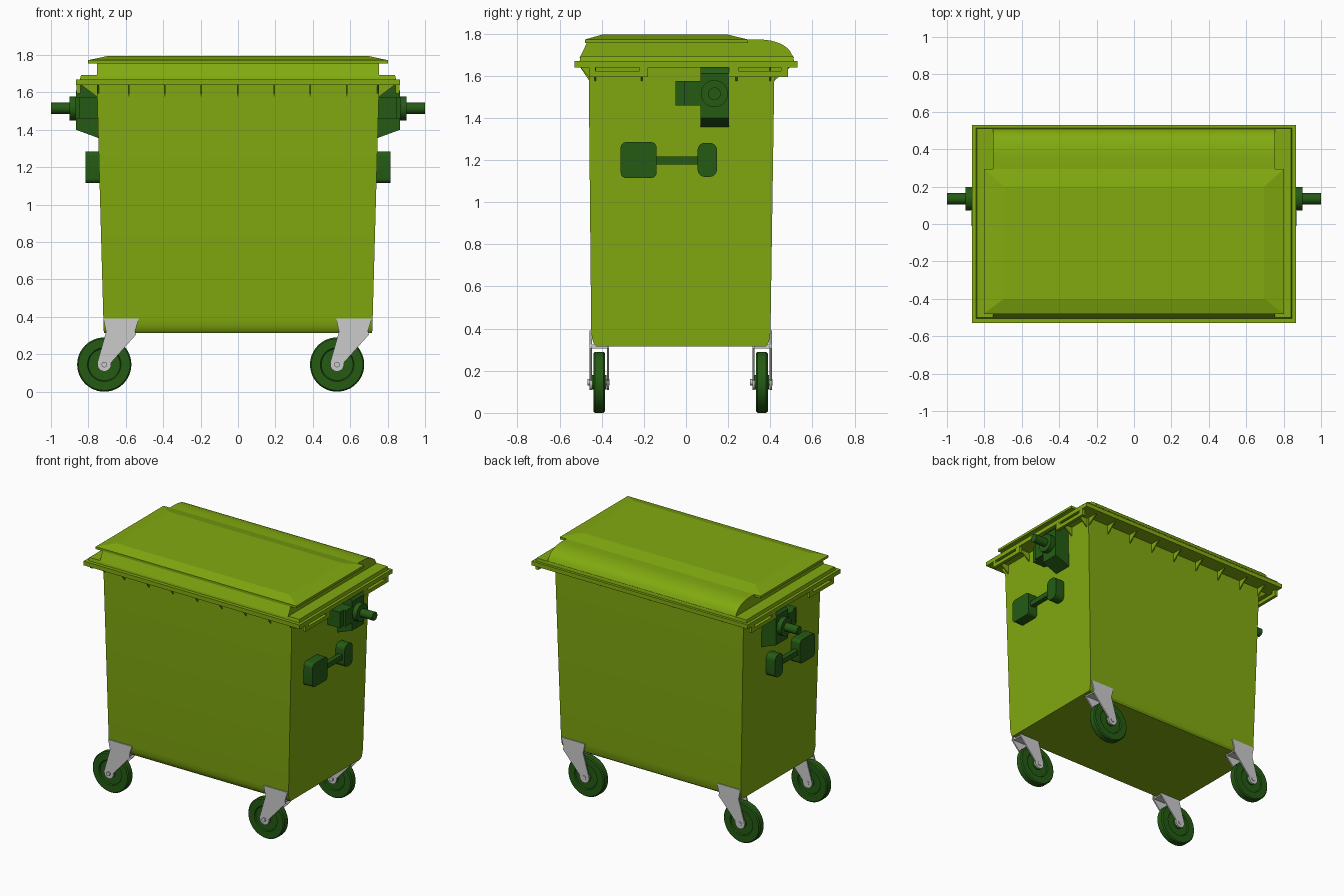
import bpy, bmesh, math
from mathutils import Matrix

if "Cube" in bpy.data.objects:
    bpy.data.objects.remove(bpy.data.objects["Cube"])


def material(name, rgb):
    m = bpy.data.materials.new(name)
    m.diffuse_color = (*rgb, 1)
    m.use_nodes = True
    m.node_tree.nodes["Principled BSDF"].inputs["Base Color"].default_value = m.diffuse_color
    return m


LIME = material("lime_plastic", (0.22, 0.40, 0.005))
DARK = material("dark_green_plastic", (0.018, 0.105, 0.007))


def finish(name, bm, mat=None, smooth=None):
    bmesh.ops.recalc_face_normals(bm, faces=bm.faces)
    me = bpy.data.meshes.new(name)
    bm.to_mesh(me)
    bm.free()
    ob = bpy.data.objects.new(name, me)
    bpy.context.collection.objects.link(ob)
    if mat:
        me.materials.append(mat)
    if smooth:
        bpy.ops.object.select_all(action='DESELECT')
        ob.select_set(True)
        bpy.context.view_layer.objects.active = ob
        bpy.ops.object.shade_smooth_by_angle(angle=math.radians(smooth))
    return ob


def skin(bm, rings):
    """Joins closed rings of points into a capped solid."""
    vs = [[bm.verts.new(p) for p in r] for r in rings]
    n = len(vs[0])
    for a, b in zip(vs, vs[1:]):
        for i in range(n):
            bm.faces.new((a[i], a[(i + 1) % n], b[(i + 1) % n], b[i]))
    bm.faces.new(vs[0])
    bm.faces.new(vs[-1])


def loft(name, layers, mat, smooth=None):
    """Stack of rectangles given as (z, half width, y front, y back)."""
    bm = bmesh.new()
    skin(bm, [[(-x, a, z), (x, a, z), (x, b, z), (-x, b, z)] for z, x, a, b in layers])
    return finish(name, bm, mat, smooth)


def add_prism(bm, pts, axis, lo, hi):
    """Extrudes a profile along x (points y,z) or y (points x,z)."""
    put = (lambda p, t: (t, *p)) if axis == 'x' else (lambda p, t: (p[0], t, p[1]))
    skin(bm, [[put(p, t) for p in pts] for t in (lo, hi)])


def add_box(bm, x, y, z):
    add_prism(bm, [(y[0], z[0]), (y[1], z[0]), (y[1], z[1]), (y[0], z[1])], 'x', *x)


def add_turned(bm, profile, axis, centre, n=40):
    """Solid of revolution from (radius, position along axis)."""
    cx, cy, cz = centre
    rings = []
    for r, t in profile:
        ring = []
        for i in range(n):
            c, s = r * math.cos(math.tau * i / n), r * math.sin(math.tau * i / n)
            ring.append((cx + t, cy + c, cz + s) if axis == 'x' else (cx + c, cy + t, cz + s))
        rings.append(ring)
    skin(bm, rings)


def rounded(y0, y1, z0, z1, r, n=5):
    pts = []
    for k, (y, z) in enumerate([(y1 - r, z1 - r), (y0 + r, z1 - r), (y0 + r, z0 + r), (y1 - r, z0 + r)]):
        for i in range(n + 1):
            a = math.pi / 2 * (k + i / n)
            pts.append((y + r * math.cos(a), z + r * math.sin(a)))
    return pts


# tapered bin body with rolled lower edge, and the rim around its mouth
loft("bin_body", [(0.315, 0.717, -0.425, 0.378), (0.328, 0.718, -0.437, 0.39),
                  (0.355, 0.719, -0.446, 0.398), (0.39, 0.72, -0.45, 0.401),
                  (1.65, 0.755, -0.462, 0.42)], LIME, 25)
loft("rim", [(1.64, 0.865, -0.53, 0.53), (1.67, 0.865, -0.53, 0.53)], LIME)

# lid: flange, humped body with round back, and raised bevelled panel
loft("lid_flange", [(1.67, 0.845, -0.505, 0.512), (1.692, 0.84, -0.50, 0.51)], LIME)
hump = [(0.512, 1.685), (-0.505, 1.685), (-0.47, 1.757), (0.28, 1.772), (0.35, 1.772)]
hump += [(0.35 + 0.155 * math.sin(a), 1.685 + 0.087 * math.cos(a))
         for a in [math.radians(d) for d in range(10, 90, 10)]]
bm = bmesh.new()
add_prism(bm, hump, 'x', -0.753, 0.753)
finish("lid_body", bm, LIME, 30)
loft("lid_panel", [(1.755, 0.803, -0.48, 0.295), (1.772, 0.803, -0.48, 0.295),
                   (1.795, 0.695, -0.40, 0.20)], LIME)

# triangular ribs below the rim, front, back and sides
bm = bmesh.new()
for i in range(7):
    x = -0.585 + 0.1945 * i
    add_prism(bm, [(-0.455, 1.57), (-0.505, 1.645), (-0.455, 1.645)], 'x', x - 0.004, x + 0.004)
    add_prism(bm, [(0.412, 1.57), (0.50, 1.645), (0.412, 1.645)], 'x', x - 0.004, x + 0.004)
for s in (-1, 1):
    for y in (-0.43, -0.21, 0.24, 0.40):
        add_prism(bm, [(s * 0.745, 1.57), (s * 0.845, 1.645), (s * 0.745, 1.645)], 'y', y - 0.004, y + 0.004)
    # gussets continuing the side planes at the corners
    add_prism(bm, [(-0.45, 1.58), (-0.505, 1.645), (-0.45, 1.645)], 'x', s * 0.742, s * 0.752)
    add_prism(bm, [(0.41, 1.58), (0.50, 1.645), (0.41, 1.645)], 'x', s * 0.742, s * 0.752)
finish("rim_ribs", bm, LIME)

for s, side in ((-1, "left"), (1, "right")):
    # slotted grips hanging from the side rim
    bm = bmesh.new()
    for y0, y1, h0, h1 in ((-0.46, -0.18, -0.43, -0.22), (0.205, 0.485, 0.25, 0.45)):
        xs = (s * 0.842, s * 0.864)
        add_box(bm, xs, (y0, h0), (1.595, 1.645))
        add_box(bm, xs, (h1, y1), (1.595, 1.645))
        add_box(bm, xs, (h0, h1), (1.595, 1.622))
    finish(side + "_rim_grips", bm, LIME)

    # lifting trunnion: bracket, side lug, collar and stub shaft
    bm = bmesh.new()
    add_prism(bm, [(s * x, z) for x, z in ((0.735, 1.352), (0.865, 1.40), (0.865, 1.61),
                                           (0.84, 1.64), (0.74, 1.64))], 'y', 0.07, 0.205)
    add_box(bm, (s * 0.74, s * 0.85), (-0.05, 0.07), (1.46, 1.575))
    add_box(bm, (s * 0.74, s * 0.868), (-0.01, 0.07), (1.46, 1.575))
    add_turned(bm, [(0.064, s * 0.86), (0.064, s * 0.90)], 'x', (0, 0.135, 1.515))
    add_turned(bm, [(0.03, s * 0.89), (0.03, s * 1.0)], 'x', (0, 0.135, 1.515), 24)
    finish(side + "_trunnion", bm, DARK, 30)

    # side handle: two pads joined by a bar
    bm = bmesh.new()
    add_prism(bm, rounded(-0.31, -0.14, 1.115, 1.285, 0.025), 'x', s * 0.735, s * 0.815)
    add_prism(bm, rounded(0.055, 0.147, 1.12, 1.282, 0.035), 'x', s * 0.735, s * 0.815)
    add_box(bm, (s * 0.765, s * 0.80), (-0.15, 0.065), (1.18, 1.216))
    finish(side + "_handle", bm, DARK, 30)

# casters: all four share one design, trailing towards -x
fork = [(0.185, 0.39), (-0.005, 0.39), (0.01, 0.32), (-0.036, 0.16)]
fork += [(0.037 * math.cos(a), 0.145 + 0.037 * math.sin(a))
         for a in [math.radians(d) for d in range(185, 376, 19)]]
fork += [(0.17, 0.305), (0.165, 0.325)]
for yname, y in (("front", -0.412), ("back", 0.36)):
    for xname, x in (("left", -0.715), ("right", 0.53)):
        tag = f"{yname}_{xname}_"
        bm = bmesh.new()
        add_turned(bm, [(0.085, -0.02), (0.09, -0.028), (0.138, -0.028), (0.145, -0.02),
                        (0.145, 0.02), (0.138, 0.028), (0.09, 0.028), (0.085, 0.02)],
                   'y', (x, y, 0.145), 48)
        add_turned(bm, [(0.035, -0.035), (0.035, 0.035)], 'y', (x, y, 0.145), 24)
        finish(tag + "wheel", bm, DARK, 30)

        bm = bmesh.new()
        for off in (-0.045, 0.037):
            add_prism(bm, [(x + px, pz) for px, pz in fork], 'y', y + off, y + off + 0.01)
        add_box(bm, (x + 0.02, x + 0.16), (y - 0.04, y + 0.04), (0.305, 0.325))
        add_turned(bm, [(0.015, -0.056), (0.015, 0.05)], 'y', (x, y, 0.145), 16)
        finish(tag + "caster_fork", bm, None, 30)
